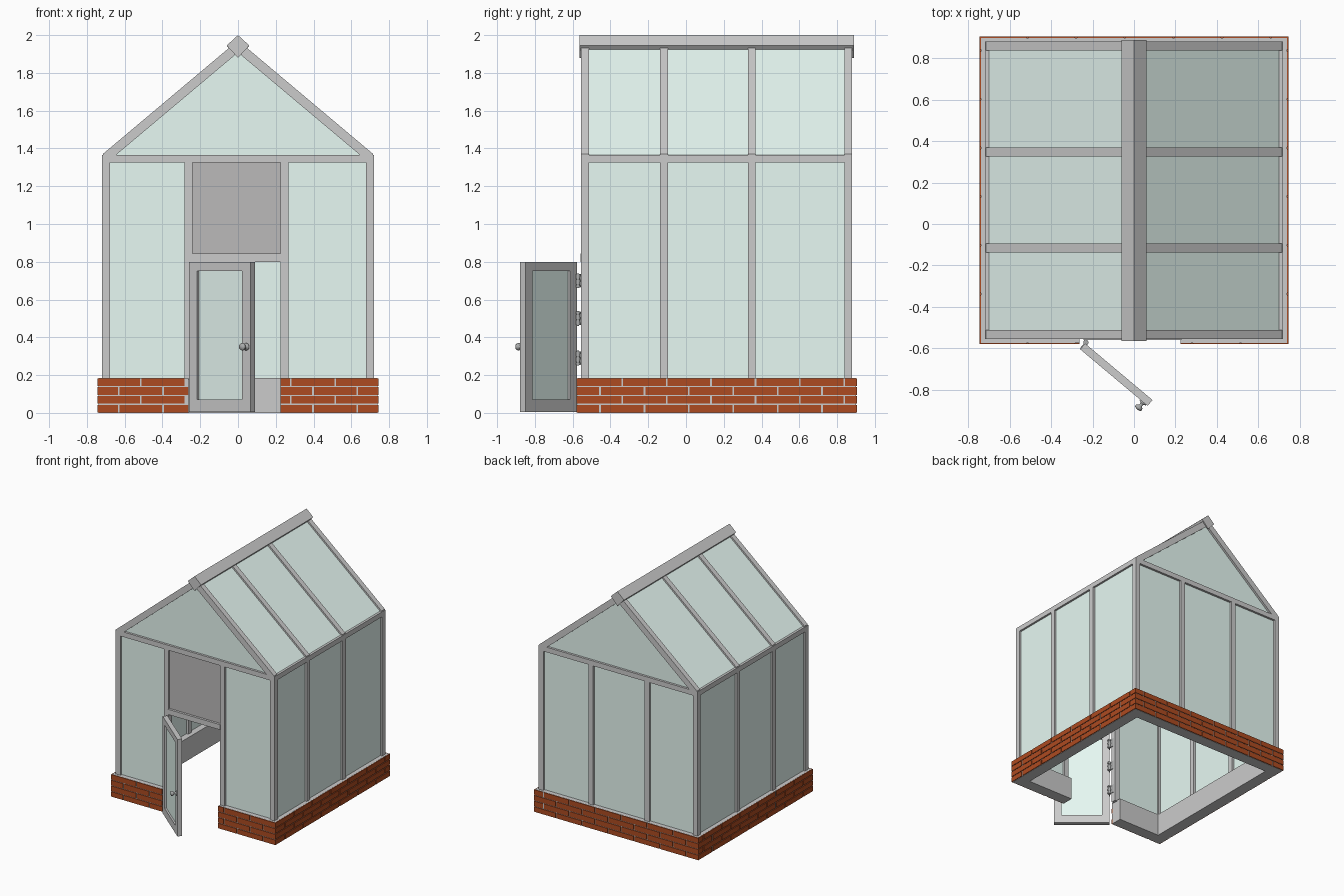
import bpy, bmesh, math
from mathutils import Matrix, Vector

if "Cube" in bpy.data.objects:
    bpy.data.objects.remove(bpy.data.objects["Cube"])


def material(name, rgb):
    m = bpy.data.materials.new(name)
    m.diffuse_color = (*rgb, 1)
    m.use_nodes = True
    m.node_tree.nodes["Principled BSDF"].inputs["Base Color"].default_value = m.diffuse_color
    return m


GLASS = material("glass", (0.80, 0.95, 0.90))
BRICK = material("brick_red", (0.42, 0.07, 0.015))
DARK = material("dark_grey", (0.5, 0.49, 0.49))
METAL = material("metal", (0.4, 0.41, 0.41))


def finish(name, bm, mat=None, matrix=None):
    me = bpy.data.meshes.new(name)
    bmesh.ops.recalc_face_normals(bm, faces=bm.faces)
    bm.to_mesh(me)
    bm.free()
    ob = bpy.data.objects.new(name, me)
    bpy.context.collection.objects.link(ob)
    if mat:
        me.materials.append(mat)
    if matrix:
        ob.matrix_world = matrix
    return ob


def boxes(name, ranges, mat=None, matrix=None):
    """One object from boxes given as (x0, x1, y0, y1, z0, z1)."""
    bm = bmesh.new()
    for x0, x1, y0, y1, z0, z1 in ranges:
        m = Matrix.Translation(((x0 + x1) / 2, (y0 + y1) / 2, (z0 + z1) / 2))
        m = m @ Matrix.Diagonal((x1 - x0, y1 - y0, z1 - z0, 1))
        bmesh.ops.create_cube(bm, size=1, matrix=m)
    return finish(name, bm, mat, matrix)


def extrude_y(name, pts, spans, mat=None):
    """Extrude an xz profile along y over each span."""
    bm = bmesh.new()
    for y0, y1 in spans:
        f = bm.faces.new([bm.verts.new((x, y0, z)) for x, z in pts])
        r = bmesh.ops.extrude_face_region(bm, geom=[f])
        vs = [v for v in r["geom"] if isinstance(v, bmesh.types.BMVert)]
        bmesh.ops.translate(bm, verts=vs, vec=(0, y1 - y0, 0))
    return finish(name, bm, mat)


# Main sizes
BX, BY0, BY1, BH, BT = 0.745, -0.58, 0.905, 0.187, 0.10
FX, FY0, FY1, PW = 0.72, -0.555, 0.88, 0.042
GL, GR = -0.262, 0.225            # doorway gap in the base
EZ0, EZ1 = 1.325, 1.366           # eave rail
SIDE_Y = [FY0, -0.137, 0.327, FY1 - PW]
FRONT_X = [-FX, -0.283, 0.226, FX - PW]

# Mortar core of the base wall
mx, my0, my1, t = BX - 0.006, BY0 + 0.006, BY1 - 0.006, BT - 0.006
boxes("base_wall", [
    (-mx, -mx + t, my0, my1, 0, BH - 0.003), (mx - t, mx, my0, my1, 0, BH - 0.003),
    (-mx + t, mx - t, my1 - t, my1, 0, BH - 0.003),
    (-mx + t, GL, my0, my0 + t, 0, BH - 0.003), (GR, mx - t, my0, my0 + t, 0, BH - 0.003)])


def course_spans(a, b, row):
    """Brick spans from a towards b, alternate courses shifted by half."""
    length, gap, s = 0.235, 0.009, (1 if b > a else -1)
    pos, first, out = 0.0, (length if row % 2 else length / 2), []
    total = abs(b - a)
    while pos < total - 0.02:
        end = min(pos + first, total)
        stop = end if end >= total else end - gap
        out.append(sorted((a + s * pos, a + s * stop)))
        pos, first = end, length
    return out


# Brick facing in four courses
bricks, d = [], 0.012
for row in range(4):
    z0 = 0.002 + row * 0.0468
    z1 = z0 + 0.0405
    for a, b in course_spans(BY0 + d, BY1 - d, row):
        bricks += [(BX - d, BX, a, b, z0, z1), (-BX, -BX + d, a, b, z0, z1)]
    for a, b in course_spans(-BX, BX, row):
        bricks.append((a, b, BY1 - d, BY1, z0, z1))
    for a, b in course_spans(-BX, GL, row) + course_spans(BX, GR, row):
        bricks.append((a, b, BY0, BY0 + d, z0, z1))
boxes("bricks", bricks, BRICK)

# Upright posts
for sx, side in ((-1, "left"), (1, "right")):
    x0, x1 = sorted((sx * FX, sx * (FX - PW)))
    boxes(f"{side}_posts", [(x0, x1, y, y + PW, BH - 0.01, EZ0) for y in SIDE_Y])
    boxes(f"{side}_eave_rail", [(x0, x1, FY0, FY1, EZ0, EZ1)])
    boxes(f"{side}_wall_glass", [(sx * 0.70 - 0.004, sx * 0.70 + 0.004,
                                  FY0 + 0.03, FY1 - 0.03, BH - 0.01, EZ0 + 0.01)], GLASS)
for y, side in ((FY0, "front"), (FY1 - PW, "back")):
    boxes(f"{side}_posts", [(x, x + PW, y, y + PW, BH - 0.01, EZ0) for x in FRONT_X[1:3]])
    boxes(f"{side}_tie_rail", [(-FX + PW, FX - PW, y, y + PW, EZ0, EZ1)])

# Front and back glass
yf, yb = FY0 + 0.018, FY1 - 0.026
boxes("front_wall_glass", [(-0.70, -0.27, yf, yf + 0.008, BH - 0.01, EZ0 + 0.01),
                           (0.25, 0.70, yf, yf + 0.008, BH - 0.01, EZ0 + 0.01)], GLASS)
boxes("back_wall_glass", [(-0.70, 0.70, yb, yb + 0.008, BH - 0.01, EZ0 + 0.01)], GLASS)
extrude_y("gable_glass", [(-0.67, 1.36), (0.67, 1.36), (0, 1.93)],
          [(yf, yf + 0.008), (yb, yb + 0.008)], GLASS)

# Door lintel and panel above it
boxes("door_lintel", [(-0.245, 0.23, FY0 - 0.004, FY0 + PW, 0.80, 0.843)])
boxes("panel_over_door", [(-0.243, 0.228, FY0 + 0.015, FY0 + 0.028, 0.84, EZ0 + 0.005)], DARK)

# Sloping rafters and roof glass, both slopes
for sx, side in ((-1, "left"), (1, "right")):
    extrude_y(f"{side}_rafters",
              [(0, 1.972), (sx * 0.715, 1.371), (sx * 0.715, 1.362), (sx * 0.65, 1.362), (0, 1.908)],
              [(y, y + PW) for y in SIDE_Y])
    extrude_y(f"{side}_roof_glass",
              [(0, 1.955), (sx * 0.702, 1.365), (sx * 0.69, 1.365), (0, 1.945)],
              [(FY0 + 0.03, FY1 - 0.03)], GLASS)

# Ridge cap with diamond end plates
extrude_y("ridge_cap", [(0, 2.0), (0.06, 1.945), (0.045, 1.925), (0, 1.965),
                        (-0.045, 1.925), (-0.06, 1.945)], [(FY0, FY1)])
extrude_y("ridge_end_plates", [(0, 2.0), (0.06, 1.945), (0, 1.88), (-0.06, 1.945)],
          [(FY0 - 0.009, FY0), (FY1, FY1 + 0.009)])

# Open door, built in its own frame: x along the leaf, y from outside to inside
DW, DT, DH, ST = 0.425, 0.037, 0.80, 0.057
M = Matrix.Translation((-0.26, -0.605, 0)) @ Matrix.Rotation(math.radians(-40), 4, 'Z')
boxes("door_frame", [(0, ST, 0, DT, 0.005, DH), (DW - ST, DW, 0, DT, 0.005, DH),
                     (ST, DW - ST, 0, DT, 0.005, 0.07), (ST, DW - ST, 0, DT, 0.75, DH)],
      None, M)
boxes("door_glass", [(ST - 0.005, DW - ST + 0.005, 0.014, 0.022, 0.065, 0.755)], GLASS, M)

# Door knob: lathe profile (radius, distance out from the leaf)
prof = [(0, 0), (0.019, 0), (0.019, 0.005), (0.009, 0.008), (0.008, 0.02),
        (0.016, 0.026), (0.020, 0.034), (0.017, 0.042), (0, 0.046)]
bm = bmesh.new()
vs = [bm.verts.new((r, 0, h)) for r, h in prof]
es = [bm.edges.new(p) for p in zip(vs, vs[1:])]
bmesh.ops.spin(bm, geom=vs + es, cent=(0, 0, 0), axis=(0, 0, 1), angle=2 * math.pi, steps=24)
bmesh.ops.remove_doubles(bm, verts=bm.verts, dist=0.0001)
knob = finish("door_knob", bm, METAL,
              M @ Matrix.Translation((DW - 0.027, 0, 0.35)) @ Matrix.Rotation(math.pi / 2, 4, 'X'))
for p in knob.data.polygons:
    p.use_smooth = True

# Three hinges: knuckle stack with a leaf on the post and one on the door edge
pin = Vector((-0.232, -0.572, 0))
for i, z in enumerate((0.29, 0.50, 0.70)):
    bm = bmesh.new()
    for k in range(5):
        bmesh.ops.create_cone(bm, cap_ends=True, segments=16,
                              radius1=0.011 if k % 2 else 0.0125,
                              radius2=0.011 if k % 2 else 0.0125, depth=0.0135,
                              matrix=Matrix.Translation(pin + Vector((0, 0, z + (k - 2) * 0.0145))))
    bmesh.ops.create_cone(bm, cap_ends=True, segments=12, radius1=0.006, radius2=0.006,
                          depth=0.078, matrix=Matrix.Translation(pin + Vector((0, 0, z))))
    finish(f"hinge_knuckle_{i + 1}", bm, METAL)
    boxes(f"hinge_post_leaf_{i + 1}", [(-0.2415, -0.2365, -0.574, -0.53, z - 0.034, z + 0.034)], METAL)
    boxes(f"hinge_door_leaf_{i + 1}", [(-0.004, 0.001, 0.004, 0.044, z - 0.034, z + 0.034)], METAL, M)
